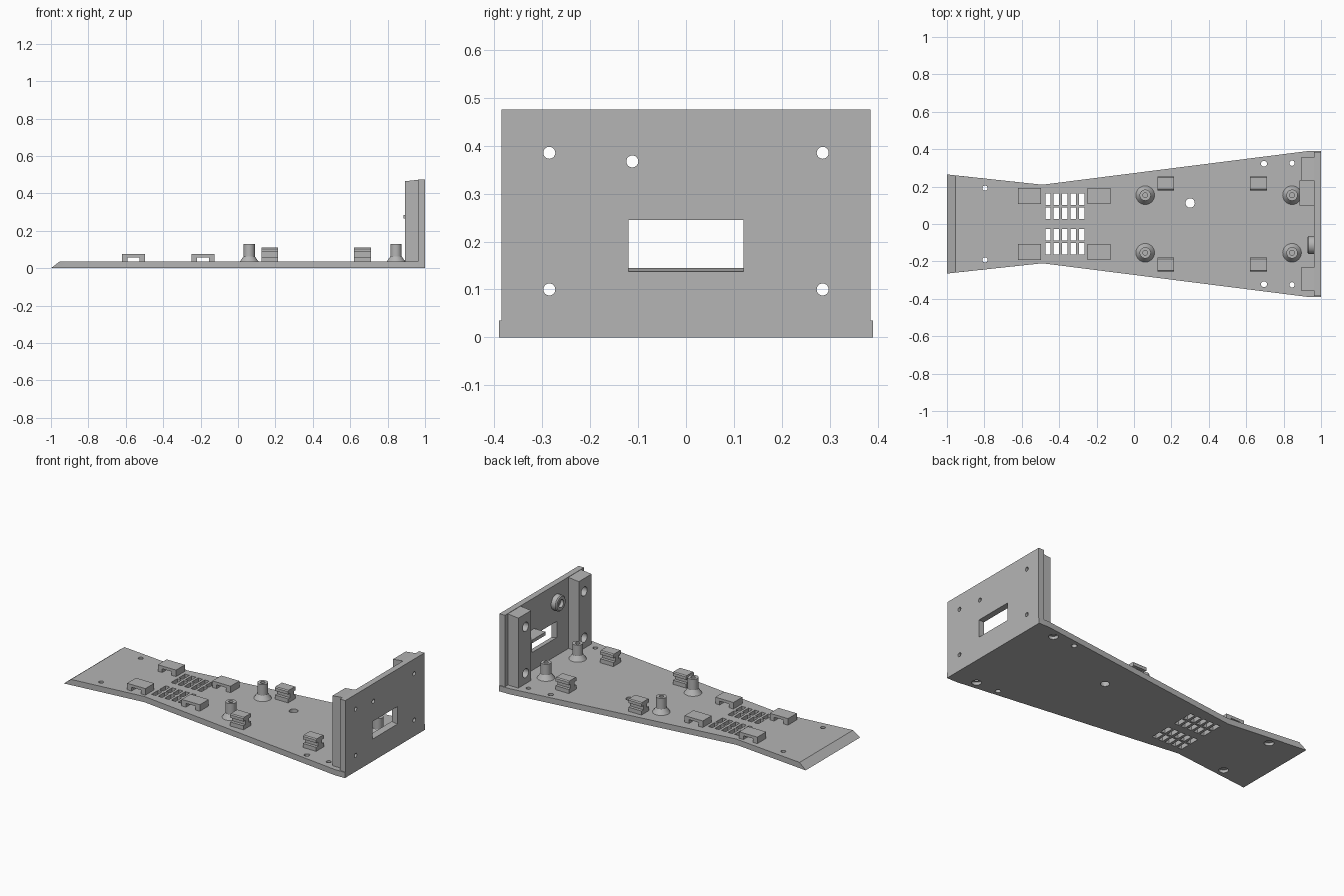
import bpy, bmesh, math
from mathutils import Matrix, Vector

if "Cube" in bpy.data.objects:
    bpy.data.objects.remove(bpy.data.objects["Cube"])

grey = bpy.data.materials.new("plain_grey")
grey.diffuse_color = (0.46, 0.46, 0.46, 1)
grey.use_nodes = True
grey.node_tree.nodes["Principled BSDF"].inputs["Base Color"].default_value = grey.diffuse_color


def prism(bm, pts, axis, a, b):
    """Extrude a 2D outline along x, y or z from a to b."""
    def place(p, d):
        return {"x": (d, p[0], p[1]), "y": (p[0], d, p[1]), "z": (p[0], p[1], d)}[axis]
    lo = [bm.verts.new(place(p, a)) for p in pts]
    hi = [bm.verts.new(place(p, b)) for p in pts]
    n = len(pts)
    faces = [bm.faces.new(lo), bm.faces.new(hi)]
    faces += [bm.faces.new((lo[i], lo[(i + 1) % n], hi[(i + 1) % n], hi[i])) for i in range(n)]
    bmesh.ops.recalc_face_normals(bm, faces=faces)


def box(bm, x0, x1, y0, y1, z0, z1):
    prism(bm, [(x0, y0), (x1, y0), (x1, y1), (x0, y1)], "z", z0, z1)


def lathe(bm, profile, loc, axis="z", n=24):
    """Revolve (radius, height) points into a closed solid."""
    rot = Matrix.Rotation(math.pi / 2, 4, "Y") if axis == "x" else Matrix.Identity(4)
    m = Matrix.Translation(Vector(loc)) @ rot
    rings = [[bm.verts.new(m @ Vector((r * math.cos(2 * math.pi * i / n),
                                       r * math.sin(2 * math.pi * i / n), h)))
              for i in range(n)] for r, h in profile]
    faces = [bm.faces.new(rings[0]), bm.faces.new(rings[-1])]
    for p, q in zip(rings, rings[1:]):
        faces += [bm.faces.new((p[i], p[(i + 1) % n], q[(i + 1) % n], q[i])) for i in range(n)]
    bmesh.ops.recalc_face_normals(bm, faces=faces)


def make(name, bm):
    me = bpy.data.meshes.new(name)
    bm.to_mesh(me)
    bm.free()
    me.materials.append(grey)
    ob = bpy.data.objects.new(name, me)
    bpy.context.collection.objects.link(ob)
    return ob


def activate(ob):
    bpy.ops.object.select_all(action="DESELECT")
    ob.select_set(True)
    bpy.context.view_layer.objects.active = ob


def cut(ob, bm):
    cutter = make("cutter", bm)
    cutter.hide_render = True
    mod = ob.modifiers.new("cut", "BOOLEAN")
    mod.operation, mod.solver, mod.object = "DIFFERENCE", "EXACT", cutter
    activate(ob)
    bpy.ops.object.modifier_apply(modifier="cut")
    bpy.data.objects.remove(cutter)


def smooth(ob):
    activate(ob)
    bpy.ops.object.shade_smooth_by_angle(angle=math.radians(30))


T = 0.035  # base thickness

# Base plate with waisted outline and sloped tip
bm = bmesh.new()
prism(bm, [(-1, -0.265), (-0.49, -0.21), (0.93, -0.39), (1, -0.39),
           (1, 0.39), (0.93, 0.39), (-0.49, 0.21), (-1, 0.265)], "z", 0, T)
for v in bm.verts:
    if v.co.x < -0.99 and v.co.z > 0.01:
        v.co.x, v.co.y = -0.955, math.copysign(0.26, v.co.y)
base = make("base_plate", bm)

# Vent slots and screw holes, some counterbored from below
bm = bmesh.new()
for i in range(5):
    for yc in (-0.132, -0.057, 0.057, 0.132):
        x = -0.46 + 0.045 * i
        box(bm, x - 0.0145, x + 0.0145, yc - 0.031, yc + 0.031, -0.1, 0.1)
for s in (-1, 1):
    for x, y in ((-0.797, 0.192), (0.845, 0.325)):
        lathe(bm, [(0.027, -0.05), (0.027, 0.018), (0.014, 0.018), (0.014, 0.1)], (x, s * y, 0))
    lathe(bm, [(0.016, -0.05), (0.016, 0.1)], (0.695, s * 0.322, 0))
lathe(bm, [(0.025, -0.05), (0.025, 0.1)], (0.30, 0.112, 0))
cut(base, bm)
smooth(base)

# End wall with window, sill slope and through holes
bm = bmesh.new()
box(bm, 0.963, 1, -0.385, 0.385, T, 0.475)
wall = make("end_wall", bm)
bm = bmesh.new()
prism(bm, [(0.9, 0.145), (0.963, 0.145), (1, 0.137), (1.1, 0.137), (1.1, 0.245), (0.9, 0.245)],
      "y", -0.12, 0.12)
for y, z in ((-0.285, 0.1), (0.285, 0.1), (-0.285, 0.385), (0.285, 0.385), (-0.112, 0.367)):
    lathe(bm, [(0.0125, 0), (0.0125, 0.2)], (0.9, y, z), "x")
cut(wall, bm)
smooth(wall)

# Corner pillars with screw recesses
for side, s in (("left", 1), ("right", -1)):
    bm = bmesh.new()
    prism(bm, [(0.892, T), (0.963, T), (0.963, 0.473), (0.892, 0.465)],
          "y", s * 0.232, s * 0.356)
    pillar = make(side + "_pillar", bm)
    bm = bmesh.new()
    for z in (0.1, 0.385):
        lathe(bm, [(0.028, 0), (0.028, 0.095), (0.0125, 0.095), (0.0125, 0.2)],
              (0.85, s * 0.285, z), "x")
    cut(pillar, bm)
    smooth(pillar)

# Ring boss behind the small wall hole
bm = bmesh.new()
lathe(bm, [(0.042, 0), (0.048, 0.006), (0.048, 0.035)], (0.928, -0.112, 0.367), "x", 32)
boss = make("ring_boss", bm)
bm = bmesh.new()
lathe(bm, [(0.024, -0.1), (0.024, 0.02), (0.0125, 0.02), (0.0125, 0.1)],
      (0.928, -0.112, 0.367), "x")
cut(boss, bm)
smooth(boss)

# Small shelf beside the window
bm = bmesh.new()
box(bm, 0.885, 0.963, 0.10, 0.232, 0.265, 0.285)
make("wall_shelf", bm)

# Strap bridges around the vents
for x in (-0.558, -0.187):
    for y in (-0.149, 0.149):
        bm = bmesh.new()
        prism(bm, [(x - 0.062, T), (x - 0.032, T), (x - 0.032, 0.058), (x + 0.032, 0.058),
                   (x + 0.032, T), (x + 0.062, T), (x + 0.062, 0.075), (x - 0.062, 0.075)],
              "y", y - 0.043, y + 0.043)
        make("strap_bridge", bm)

# Flared standoffs with screw bores
for x in (0.06, 0.845):
    for y in (-0.154, 0.154):
        bm = bmesh.new()
        lathe(bm, [(0.05, T), (0.03, 0.064), (0.03, 0.13), (0.013, 0.13), (0.013, 0.05)],
              (x, y, 0))
        smooth(make("standoff", bm))

# Grooved cable cleats
for x in (0.17, 0.665):
    for y in (-0.217, 0.217):
        half = [(0.037, T), (0.037, 0.06), (0.018, 0.06), (0.018, 0.086),
                (0.037, 0.086), (0.037, 0.104), (0.031, 0.11)]
        pts = [(y + a, z) for a, z in half] + [(y - a, z) for a, z in reversed(half)]
        bm = bmesh.new()
        prism(bm, pts, "x", x - 0.045, x + 0.045)
        make("cable_cleat", bm)
